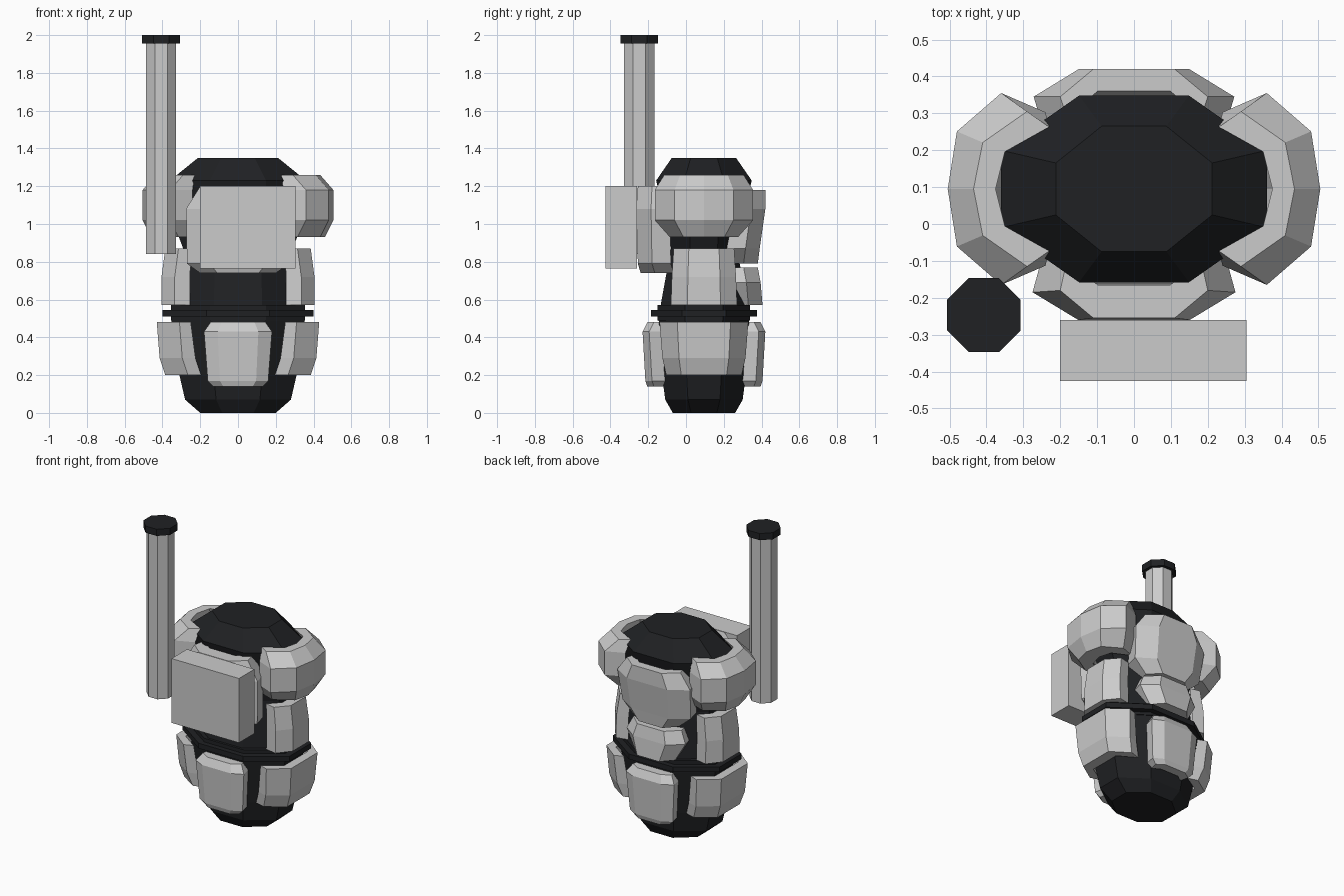
import bpy, bmesh
from mathutils import Vector

if "Cube" in bpy.data.objects:
    bpy.data.objects.remove(bpy.data.objects["Cube"])

CY = 0.095   # body axis in y
K = 0.414    # octagon corner ratio

dark = bpy.data.materials.new("dark")
dark.diffuse_color = (0.014, 0.015, 0.017, 1)
dark.use_nodes = True
dark.node_tree.nodes["Principled BSDF"].inputs["Base Color"].default_value = dark.diffuse_color


def finish(bm, name, mat=None):
    bmesh.ops.recalc_face_normals(bm, faces=bm.faces)
    me = bpy.data.meshes.new(name)
    bm.to_mesh(me)
    bm.free()
    if mat:
        me.materials.append(mat)
    ob = bpy.data.objects.new(name, me)
    bpy.context.collection.objects.link(ob)
    return ob


def octo_loft(name, rings, cx=0, cy=CY, mat=None):
    """Capped octagonal loft; rings are (z, half x, half y)."""
    bm = bmesh.new()
    shape = [(1, -K), (1, K), (K, 1), (-K, 1), (-1, K), (-1, -K), (-K, -1), (K, -1)]
    loops = [[bm.verts.new((cx + a * hx, cy + b * hy, z)) for a, b in shape]
             for z, hx, hy in rings]
    for lo, hi in zip(loops, loops[1:]):
        for i in range(8):
            j = (i + 1) % 8
            bm.faces.new((lo[i], lo[j], hi[j], hi[i]))
    bm.faces.new(loops[0])
    bm.faces.new(loops[-1])
    return finish(bm, name, mat)


def plate(name, cols, rows, place, shrink=0.9):
    """Curved armour shell: cols are (u, drop), rows (z, half width, depth, thickness)."""
    bm = bmesh.new()

    def grid(inner):
        return [[bm.verts.new(place(u * w * (shrink if inner else 1),
                                    d - drop - (t if inner else 0), z))
                 for u, drop in cols] for z, w, d, t in rows]
    out, inn = grid(False), grid(True)
    n, m = len(rows), len(cols)
    for g in (out, inn):
        for r in range(n - 1):
            for c in range(m - 1):
                bm.faces.new((g[r][c], g[r][c + 1], g[r + 1][c + 1], g[r + 1][c]))
    rim = ([(0, c) for c in range(m)] + [(r, m - 1) for r in range(1, n)] +
           [(n - 1, c) for c in range(m - 2, -1, -1)] + [(r, 0) for r in range(n - 2, 0, -1)])
    for (a, b), (c, d) in zip(rim, rim[1:] + rim[:1]):
        bm.faces.new((out[a][b], out[c][d], inn[c][d], inn[a][b]))
    return finish(bm, name)


def front(u, d, z): return Vector((u, CY - d, z))
def back(u, d, z): return Vector((u, CY + d, z))
def right(u, d, z): return Vector((d, CY + u, z))
def left(u, d, z): return Vector((-d, CY + u, z))


# Body and belt
octo_loft("body", [(0, .20, .165), (.07, .28, .205), (.2, .31, .222), (.5, .355, .24),
                   (.565, .31, .23), (.87, .29, .175), (.95, .32, .18),
                   (1.23, .36, .253), (1.35, .212, .17)], mat=dark)
octo_loft("belt_collar", [(.49, .355, .245), (.57, .355, .245)], mat=dark)
octo_loft("belt", [(.51, .40, .28), (.545, .40, .28)], mat=dark)

# Front and back plates
wide = [(-1, .075), (-.55, 0), (.55, 0), (1, .075)]
flat = [(-1, .035), (-.6, 0), (.6, 0), (1, .035)]
plate("chest_plate", wide, [(.74, .2, .335, .1), (.79, .27, .35, .1),
                            (1.08, .275, .355, .1), (1.2, .2, .35, .09)], front)
plate("upper_back_plate", wide, [(.79, .16, .285, .1), (.87, .255, .295, .1),
                                 (1.08, .272, .325, .09), (1.18, .2, .325, .06)], back)
plate("lower_back_plate", wide, [(.57, .15, .31, .07), (.69, .22, .3, .08),
                                 (.77, .18, .285, .07)], back)
thigh = [(.14, .13, .30, .06), (.17, .16, .31, .07), (.43, .18, .325, .08), (.48, .145, .30, .06)]
plate("front_hip_plate", flat, thigh, front)
plate("back_hip_plate", flat, thigh, back)

# Side plates, one set per side
pad = [(-1, .145), (-.6, .025), (0, 0), (.6, .025), (1, .145)]
hip = [(-1, .14), (-.6, .02), (.6, .02), (1, .14)]
waist = [(-1, .07), (-.5, 0), (.5, 0), (1, .07)]
for side, place in (("left", left), ("right", right)):
    plate(side + "_shoulder_pad", pad, [(.93, .18, .46, .1), (1.02, .26, .505, .12),
                                        (1.18, .26, .505, .12), (1.26, .21, .435, .06)], place, .8)
    plate(side + "_hip_plate", hip, [(.2, .2, .405, .07), (.29, .22, .435, .07),
                                     (.48, .235, .45, .06)], place)
    plate(side + "_waist_plate", waist, [(.57, .175, .405, .08), (.72, .17, .405, .08),
                                         (.87, .16, .385, .07)], place)

# Backpack box and tall tube with cap
bm = bmesh.new()
bmesh.ops.create_cube(bm, size=1)
for v in bm.verts:
    v.co = Vector((.0525 + v.co.x * .505, -.3425 + v.co.y * .165, .9825 + v.co.z * .435))
finish(bm, "pack_box")
octo_loft("tube", [(.84, .08, .08), (1.97, .08, .08)], -.407, -.247)
octo_loft("tube_cap", [(1.955, .1, .1), (2, .1, .1)], -.407, -.247, dark)
